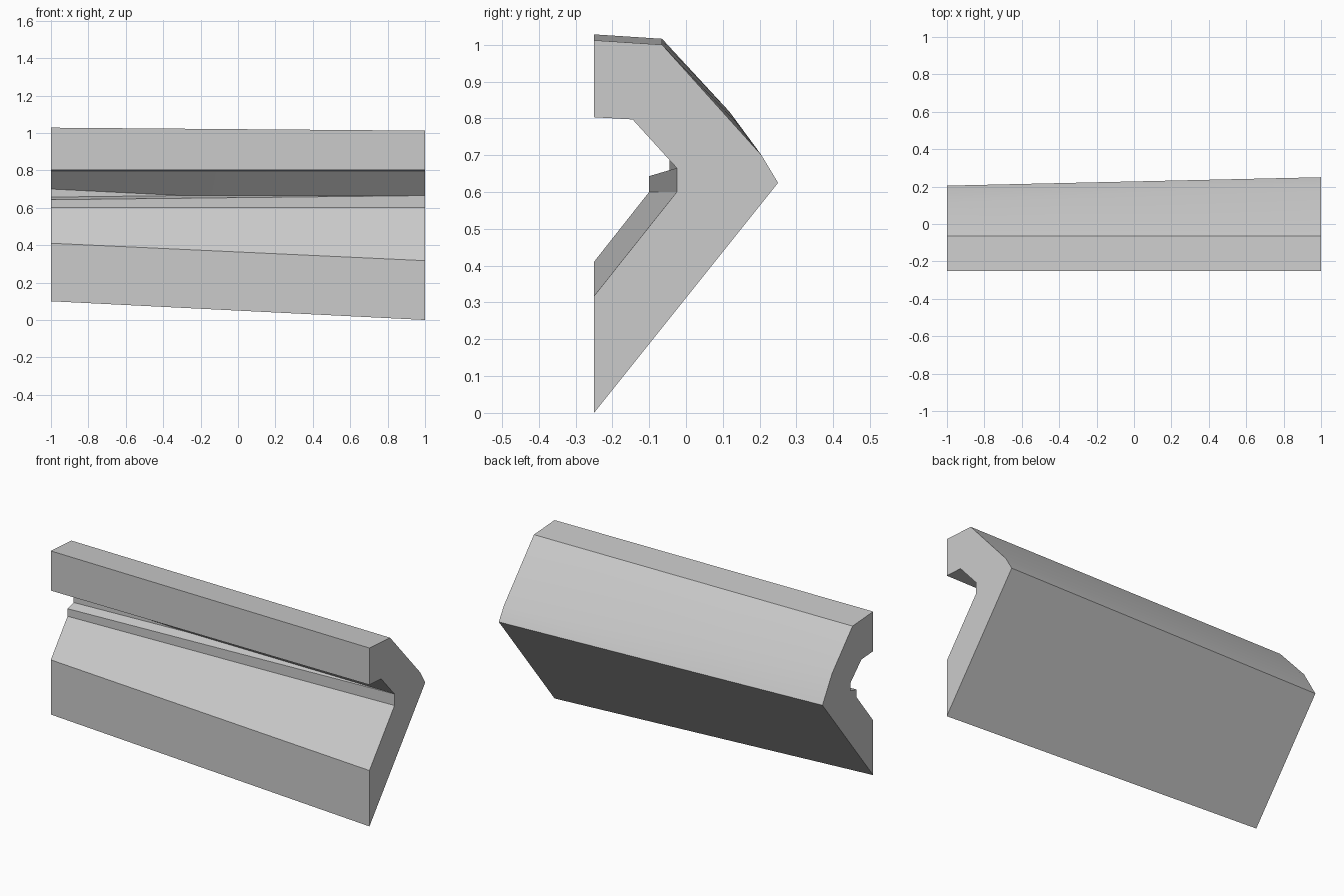
import bpy
import bmesh
from mathutils import Vector

cube = bpy.data.objects.get("Cube")
if cube:
    bpy.data.objects.remove(cube, do_unlink=True)

# Cross-sections (y, z) at the two ends, running from the bottom tip up the back
right_end = [(-.25, .10), (.205, .67), (.118, .818), (-.065, 1.016), (-.25, 1.028),
             (-.25, .803), (-.145, .797), (-.045, .70), (-.045, .657),
             (-.10, .643), (-.10, .60), (-.25, .41)]
left_end = [(-.25, 0), (.25, .625), (.205, .70), (-.065, 1.0), (-.25, 1.012),
            (-.25, .803), (-.145, .797), (-.025, .665), (-.025, .665),
            (-.025, .665), (-.025, .60), (-.25, .317)]

# Station where the groove's back wall tapers away
taper = 0.35
middle = [Vector(a).lerp(Vector(b), taper) for a, b in zip(right_end, left_end)]
middle[7] = middle[8] = Vector((-.019, .665))

# Skin the stations and cap the ends
bm = bmesh.new()
stations = [(-1, right_end), (-1 + 2 * taper, middle), (1, left_end)]
rings = [[bm.verts.new((x, *p)) for p in profile] for x, profile in stations]
count = len(right_end)
for a, b in zip(rings, rings[1:]):
    for i in range(count):
        j = (i + 1) % count
        bm.faces.new((a[i], a[j], b[j], b[i]))
bm.faces.new(rings[0])
bm.faces.new(rings[-1])
bmesh.ops.remove_doubles(bm, verts=bm.verts[:], dist=0.0005)
bmesh.ops.recalc_face_normals(bm, faces=bm.faces[:])
mesh = bpy.data.meshes.new("angled_rail")
bm.to_mesh(mesh)
bm.free()

rail = bpy.data.objects.new("angled_rail", mesh)
bpy.context.collection.objects.link(rail)

# Plain grey finish
grey = bpy.data.materials.new("light grey")
grey.use_nodes = True
color = (.6, .6, .6, 1)
grey.diffuse_color = color
grey.node_tree.nodes["Principled BSDF"].inputs["Base Color"].default_value = color
mesh.materials.append(grey)

# Soft shading across the shallow bend, crisp corners elsewhere
bpy.ops.object.select_all(action='DESELECT')
rail.select_set(True)
bpy.context.view_layer.objects.active = rail
bpy.ops.object.shade_smooth_by_angle(angle=0.5)
